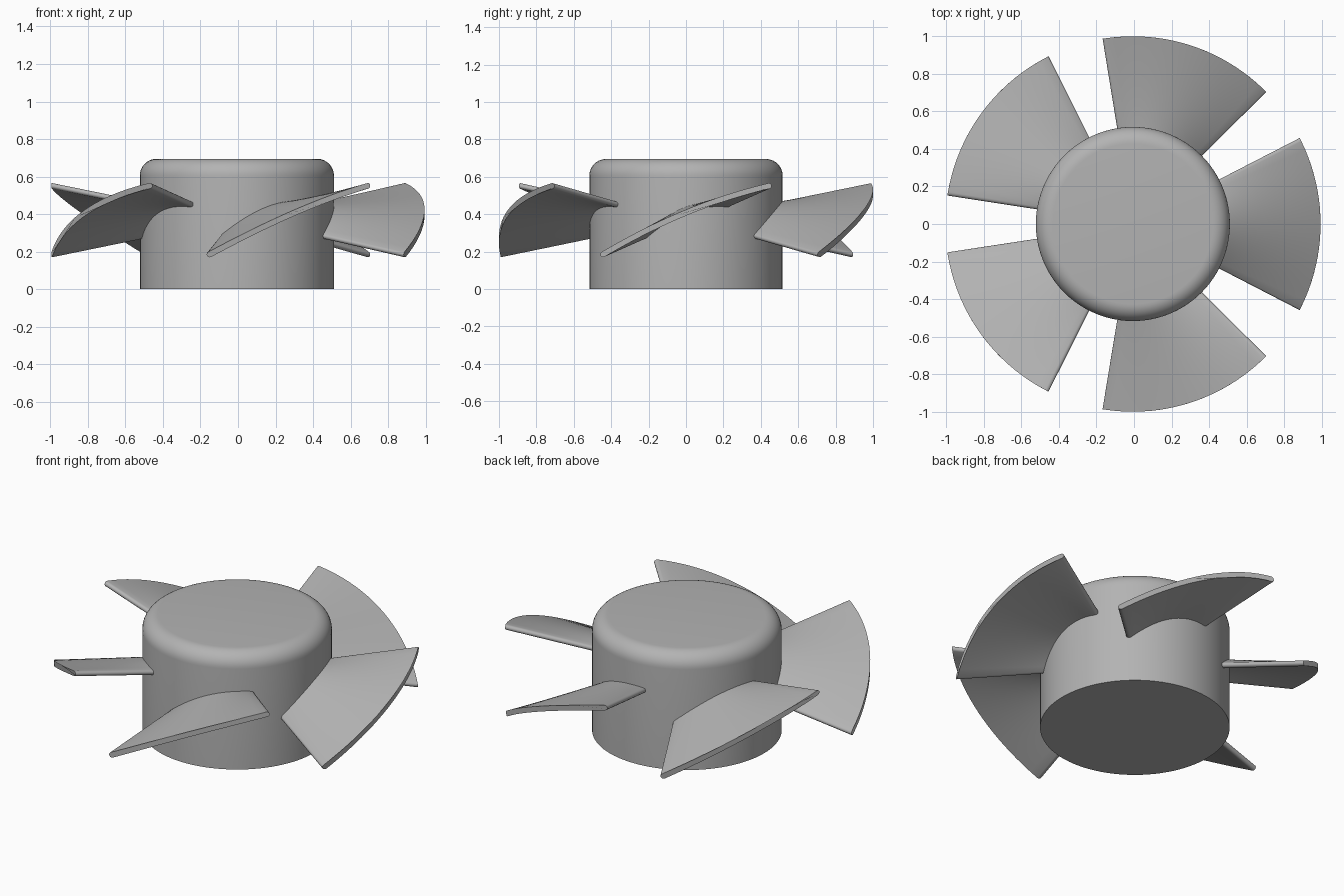
import bpy, bmesh, math

if "Cube" in bpy.data.objects:
    bpy.data.objects.remove(bpy.data.objects["Cube"])

CX = -0.006                       # hub axis, so the whole model is centred
HALF = math.radians(27.3)         # half the angle each blade spans
T = 0.015                         # half the blade thickness

grey = bpy.data.materials.new("grey plastic")
grey.diffuse_color = (0.45, 0.45, 0.45, 1)
grey.use_nodes = True
grey.node_tree.nodes["Principled BSDF"].inputs["Base Color"].default_value = grey.diffuse_color


def make_object(name, bm):
    bmesh.ops.recalc_face_normals(bm, faces=bm.faces)
    me = bpy.data.meshes.new(name)
    bm.to_mesh(me)
    bm.free()
    me.materials.append(grey)
    ob = bpy.data.objects.new(name, me)
    bpy.context.collection.objects.link(ob)
    ob.location.x = CX
    bpy.ops.object.select_all(action='DESELECT')
    ob.select_set(True)
    bpy.context.view_layer.objects.active = ob
    bpy.ops.object.shade_smooth_by_angle(angle=math.radians(35))
    return ob


def skin(bm, rings):
    """Join closed rings of points and cap both ends."""
    vs = [[bm.verts.new(p) for p in ring] for ring in rings]
    n = len(vs[0])
    for a, b in zip(vs, vs[1:]):
        for i in range(n):
            j = (i + 1) % n
            bm.faces.new((a[i], a[j], b[j], b[i]))
    bm.faces.new(vs[0])
    bm.faces.new(vs[-1])


# Hub: solid drum with a rounded top rim
R, H, F, SEG = 0.517, 0.695, 0.09, 96
profile = [(R, 0)] + [(R - F + F * math.cos(a), H - F + F * math.sin(a))
                      for a in (math.pi / 2 * i / 10 for i in range(11))]
bm = bmesh.new()
skin(bm, [[(r * math.cos(2 * math.pi * i / SEG), r * math.sin(2 * math.pi * i / SEG), z)
           for i in range(SEG)] for r, z in profile])
make_object("hub", bm)


# Blades: cambered, pitched sections with rounded leading and trailing edges
def blade_section(r, turn):
    k = (r - 0.517) / (1 - 0.517)
    rise = 0.085 + 0.098 * k      # half the height gained across the blade
    camber = 0.055 - 0.015 * k
    w = r * math.sin(HALF) - T    # half width

    def mid(t):
        return w * t, 0.368 + rise * t + camber * (1 - t * t)

    def normal(t):
        dx, dz = w, rise - 2 * camber * t
        d = math.hypot(dx, dz)
        return -dz / d, dx / d

    pts, n = [], 20
    ts = [-1 + 2 * i / n for i in range(n + 1)]
    for side, seq in ((1, ts), (-1, ts[::-1])):
        for t in seq:
            (y, z), (ny, nz) = mid(t), normal(t)
            pts.append((y + side * T * ny, z + side * T * nz))
        for i in range(1, 6):     # rounded edge
            a = math.pi * i / 6
            c, s = side * math.cos(a), side * math.sin(a)
            pts.append((y + T * (c * ny + s * nz), z + T * (c * nz - s * ny)))
    ring = []
    for y, z in pts:              # wrap the section round the hub axis
        a = turn + math.asin(y / r)
        ring.append((r * math.cos(a), r * math.sin(a), z))
    return ring


for b in range(5):
    bm = bmesh.new()
    skin(bm, [blade_section(0.49 + 0.51 * i / 12, math.radians(72 * b)) for i in range(13)])
    make_object(f"blade_{b + 1}", bm)
